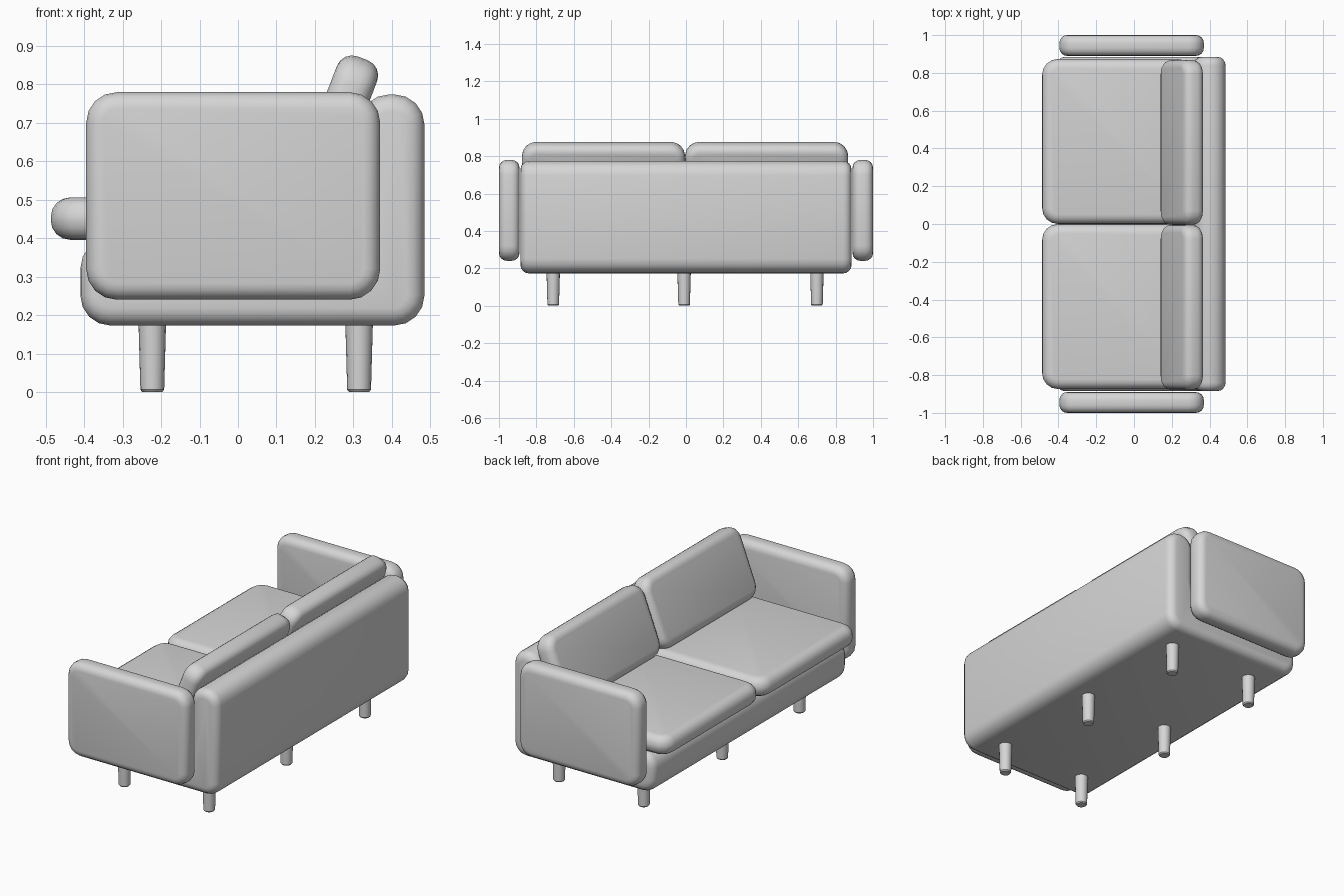
import bpy, bmesh
from math import sin, cos, pi, radians
from mathutils import Vector, Matrix

cube = bpy.data.objects.get("Cube")
if cube:
    bpy.data.objects.remove(cube)

STEPS = 4
TONE = (0.67, 0.67, 0.67, 1)
grey = bpy.data.materials.new("plain grey")
grey.use_nodes = True
grey.diffuse_color = TONE
grey.node_tree.nodes["Principled BSDF"].inputs["Base Color"].default_value = TONE


def finish(name, bm, matrix):
    bmesh.ops.recalc_face_normals(bm, faces=bm.faces[:])
    mesh = bpy.data.meshes.new(name)
    bm.to_mesh(mesh)
    bm.free()
    mesh.materials.append(grey)
    obj = bpy.data.objects.new(name, mesh)
    obj.matrix_world = matrix
    bpy.context.collection.objects.link(obj)
    bpy.ops.object.select_all(action='DESELECT')
    obj.select_set(True)
    bpy.context.view_layer.objects.active = obj
    bpy.ops.object.shade_smooth_by_angle(angle=radians(35))


def skin(bm, rings):
    # Join successive rings with quads and cap both ends
    loops = [[bm.verts.new(p) for p in ring] for ring in rings]
    n = len(loops[0])
    for a, b in zip(loops, loops[1:]):
        for i in range(n):
            j = (i + 1) % n
            bm.faces.new((a[i], a[j], b[j], b[i]))
    bm.faces.new(loops[0][::-1])
    bm.faces.new(loops[-1])


def rounded_outline(corners, radius, inset):
    # Right-angled counter-clockwise outline with rounded corners, shrunk by inset
    pts = [Vector(c) for c in corners]
    result = []
    for i, p in enumerate(pts):
        back = (pts[i - 1] - p).normalized()
        ahead = (pts[(i + 1) % len(pts)] - p).normalized()
        convex = ahead.x * back.y - ahead.y * back.x > 0
        r = radius - inset if convex else radius + inset
        centre = p + radius * (back + ahead)
        for k in range(STEPS + 1):
            t = k / STEPS * pi / 2
            result.append(centre - r * (cos(t) * ahead + sin(t) * back))
    return result


def pad(name, corners, radius, thickness, rim, matrix):
    # Upholstered slab: the outline swells from an inset face to full size and back
    rings = []
    for side in (-1, 1):
        for k in range(STEPS + 1):
            t = (k if side < 0 else STEPS - k) / STEPS * pi / 2
            h = side * (thickness / 2 - rim * (1 - cos(t)))
            ring = rounded_outline(corners, radius, rim * (1 - sin(t)))
            rings.append([(p.x, p.y, h) for p in ring])
    bm = bmesh.new()
    skin(bm, rings)
    finish(name, bm, matrix)


def box(x0, x1, y0, y1):
    return [(x0, y0), (x1, y0), (x1, y1), (x0, y1)]


move = Matrix.Translation
upright = Matrix.Rotation(pi / 2, 4, 'X')
facing = Matrix.Rotation(pi / 2, 4, 'Z') @ upright
lean = Matrix.Rotation(radians(21), 4, 'Y')

# L-shaped body: seat base and backrest in one profile
body = [(-0.41, 0.173), (0.485, 0.173), (0.485, 0.774),
        (0.315, 0.774), (0.315, 0.4), (-0.41, 0.4)]
pad("sofa_body", body, 0.078, 1.77, 0.045, upright)

for label, s in (("right", 1), ("left", -1)):
    # Armrest, seat cushion and leaning back cushion on each half
    pad(label + "_armrest", box(-0.395, 0.37, 0.24, 0.78), 0.08, 0.11, 0.042,
        move((0, s * 0.945, 0)) @ upright)
    pad(label + "_seat_cushion", box(-0.487, 0.315, -0.437, 0.437), 0.085, 0.11, 0.05,
        move((0, s * 0.437, 0.451)))
    pad(label + "_back_cushion", box(-0.436, 0.436, -0.2, 0.2), 0.075, 0.112, 0.042,
        move((0.253, s * 0.436 - 0.005, 0.681)) @ lean @ facing)

# Tapered round legs in two rows of three
for row, x in (("front", -0.223), ("back", 0.315)):
    for place, y in (("left", -0.71), ("middle", -0.01), ("right", 0.70)):
        bm = bmesh.new()
        profile = [(0.026, 0), (0.031, 0.006), (0.036, 0.185)]
        skin(bm, [[(r * cos(k * pi / 8), r * sin(k * pi / 8), z) for k in range(16)]
                  for r, z in profile])
        finish(f"{row}_{place}_leg", bm, move((x, y, 0)))
